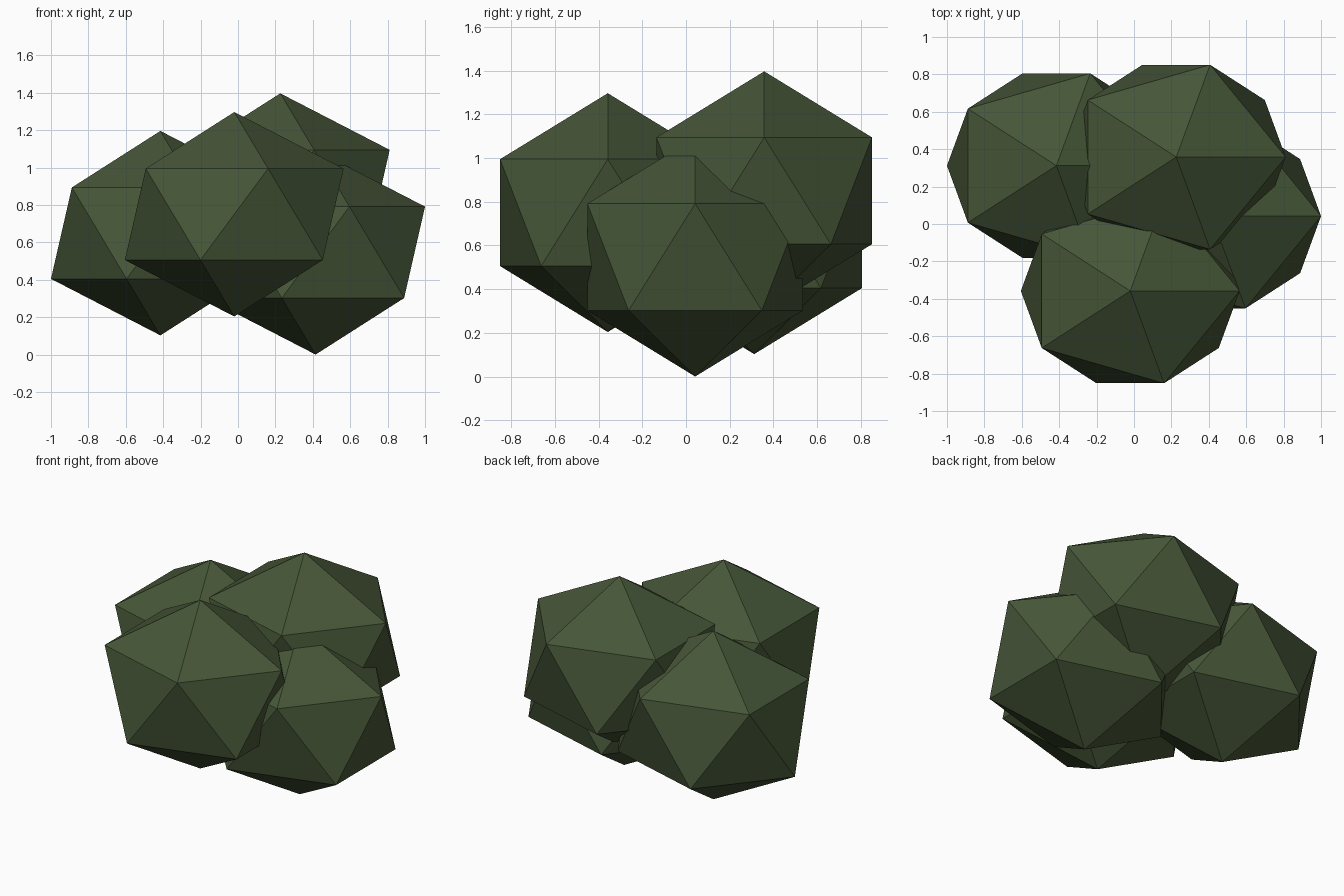
import bpy

if "Cube" in bpy.data.objects:
    bpy.data.objects.remove(bpy.data.objects["Cube"])

# Dark foliage green
leaf_green = bpy.data.materials.new("leaf_green")
leaf_green.diffuse_color = (0.061, 0.093, 0.039, 1.0)
leaf_green.use_nodes = True
leaf_green.node_tree.nodes["Principled BSDF"].inputs["Base Color"].default_value = leaf_green.diffuse_color


def foliage_clump(name, centre):
    """Flat-faced icosahedron, widened along x and slightly along y."""
    bpy.ops.mesh.primitive_ico_sphere_add(subdivisions=1, radius=1, location=centre)
    clump = bpy.context.object
    clump.name = name
    clump.scale = (0.654, 0.580, 0.5465)
    bpy.ops.object.transform_apply(location=False, rotation=False, scale=True)
    clump.data.materials.append(leaf_green)


# Four overlapping clumps of the bush
foliage_clump("right_clump", (0.415, 0.042, 0.5465))
foliage_clump("left_clump", (-0.415, 0.312, 0.649))
foliage_clump("front_clump", (-0.02, -0.358, 0.75))
foliage_clump("back_clump", (0.226, 0.358, 0.85))
